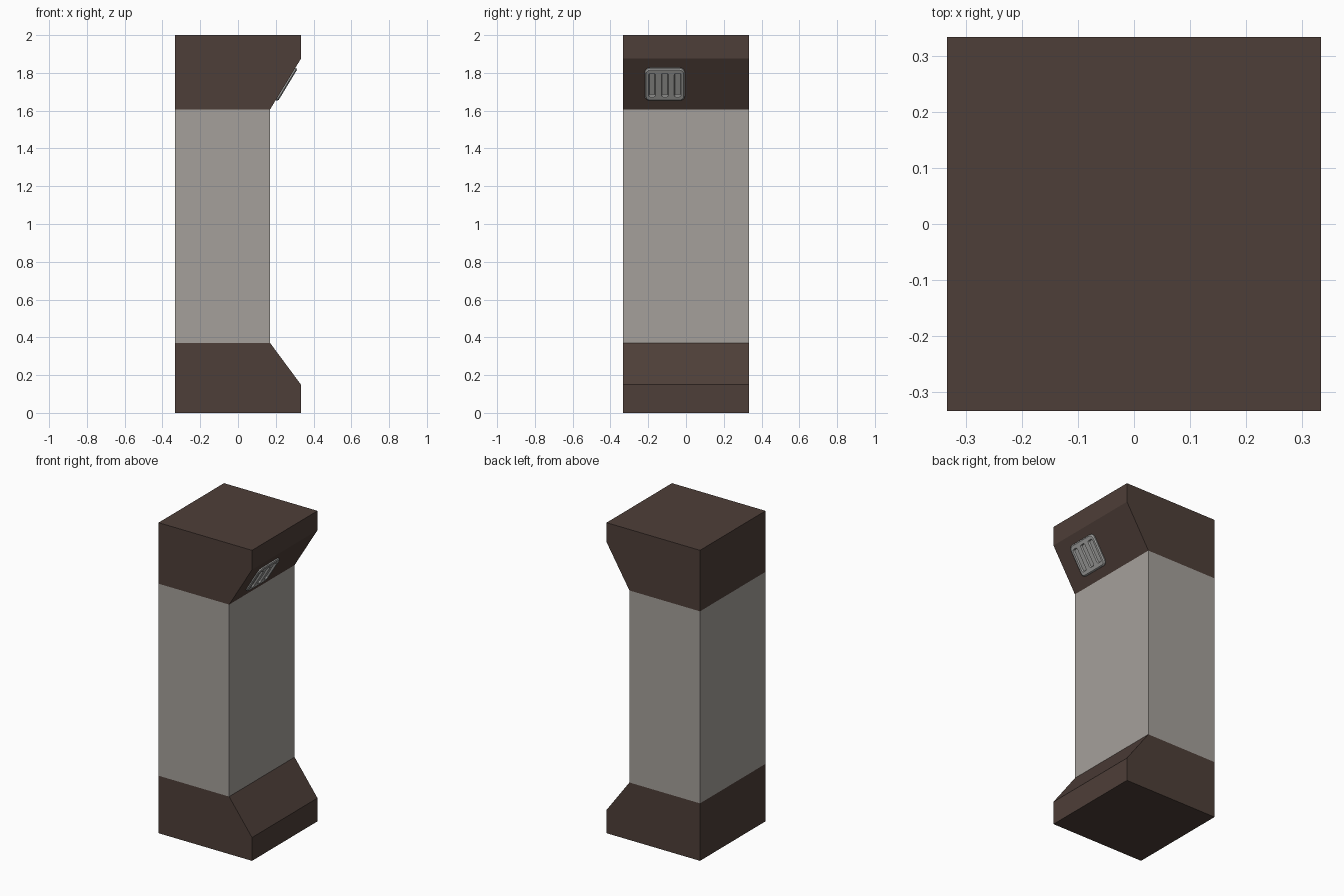
import bpy, bmesh, math
from mathutils import Matrix, Vector

if "Cube" in bpy.data.objects:
    bpy.data.objects.remove(bpy.data.objects["Cube"])


def material(name, rgb):
    m = bpy.data.materials.new(name)
    m.diffuse_color = (*rgb, 1)
    m.use_nodes = True
    m.node_tree.nodes["Principled BSDF"].inputs["Base Color"].default_value = m.diffuse_color
    return m


brown = material("dark_brown", (0.076, 0.049, 0.040))
stone = material("warm_grey", (0.376, 0.352, 0.328))
metal = material("metal_grey", (0.36, 0.36, 0.35))


def finish(name, bm, mats):
    bmesh.ops.recalc_face_normals(bm, faces=bm.faces)
    me = bpy.data.meshes.new(name)
    bm.to_mesh(me)
    bm.free()
    for m in mats:
        me.materials.append(m)
    ob = bpy.data.objects.new(name, me)
    bpy.context.collection.objects.link(ob)
    return ob


# Pillar body: side profile extruded through the depth, cut at the colour lines
H, Z1, Z2, XC = 0.333, 0.37, 1.607, 0.17
profile = [(-H, 0), (H, 0), (H, 0.15), (XC, Z1), (XC, Z2), (H, 1.875), (H, 2), (-H, 2)]
bm = bmesh.new()
face = bm.faces.new([bm.verts.new((x, -H, z)) for x, z in profile])
ext = bmesh.ops.extrude_face_region(bm, geom=[face], use_keep_orig=True)
bmesh.ops.translate(bm, vec=(0, 2 * H, 0),
                    verts=[g for g in ext["geom"] if isinstance(g, bmesh.types.BMVert)])
for z in (Z1, Z2):
    bmesh.ops.bisect_plane(bm, geom=bm.verts[:] + bm.edges[:] + bm.faces[:],
                           plane_co=(0, 0, z), plane_no=(0, 0, 1))
for f in bm.faces:
    f.material_index = 1 if Z1 < f.calc_center_median().z < Z2 else 0
finish("pillar_body", bm, [brown, stone])


# Slotted plate on the sloped underside of the cap
def loop(bm, cx, w, h, r, z, n=4):
    """Closed rounded rectangle; returns its vertices."""
    vs = []
    for k, (sx, sy) in enumerate([(1, 1), (-1, 1), (-1, -1), (1, -1)]):
        for i in range(n + 1):
            a = math.pi / 2 * (k + i / n)
            vs.append(bm.verts.new((cx + sx * (w / 2 - r) + r * math.cos(a),
                                    sy * (h / 2 - r) + r * math.sin(a), z)))
    return vs


def bridge(bm, a, b):
    for i in range(len(a)):
        j = (i + 1) % len(a)
        bm.faces.new((a[i], a[j], b[j], b[i]))


def rim_edges(bm, vs):
    return [bm.edges.get((vs[i], vs[i - 1])) for i in range(len(vs))]


bm = bmesh.new()
W, L, T = 0.212, 0.2, 0.013
back = loop(bm, 0, W, L, 0.028, 0)
side = loop(bm, 0, W, L, 0.028, T - 0.006)
rim = loop(bm, 0, W - 0.014, L - 0.014, 0.022, T)
bm.faces.new(back)
bridge(bm, back, side)
bridge(bm, side, rim)
edges = rim_edges(bm, rim)
for cx in (-0.068, 0, 0.068):
    top = loop(bm, cx, 0.037, 0.145, 0.010, T)
    floor = loop(bm, cx, 0.029, 0.137, 0.007, 0.003)
    bridge(bm, top, floor)
    bm.faces.new(floor)
    edges += rim_edges(bm, top)
bmesh.ops.triangle_fill(bm, use_beauty=True, use_dissolve=False, edges=edges, normal=(0, 0, 1))

# Lay the plate on the slope
up = Vector((H - XC, 0, 1.875 - Z2)).normalized()
across = Vector((0, 1, 0))
out = across.cross(up)
t = (1.742 - Z2) / (1.875 - Z2)
pos = Vector((XC + t * (H - XC), -0.112, 1.742))
rot = Matrix((across, up, out)).transposed().to_4x4()
bm.transform(Matrix.Translation(pos) @ rot)
finish("slotted_plate", bm, [metal])
